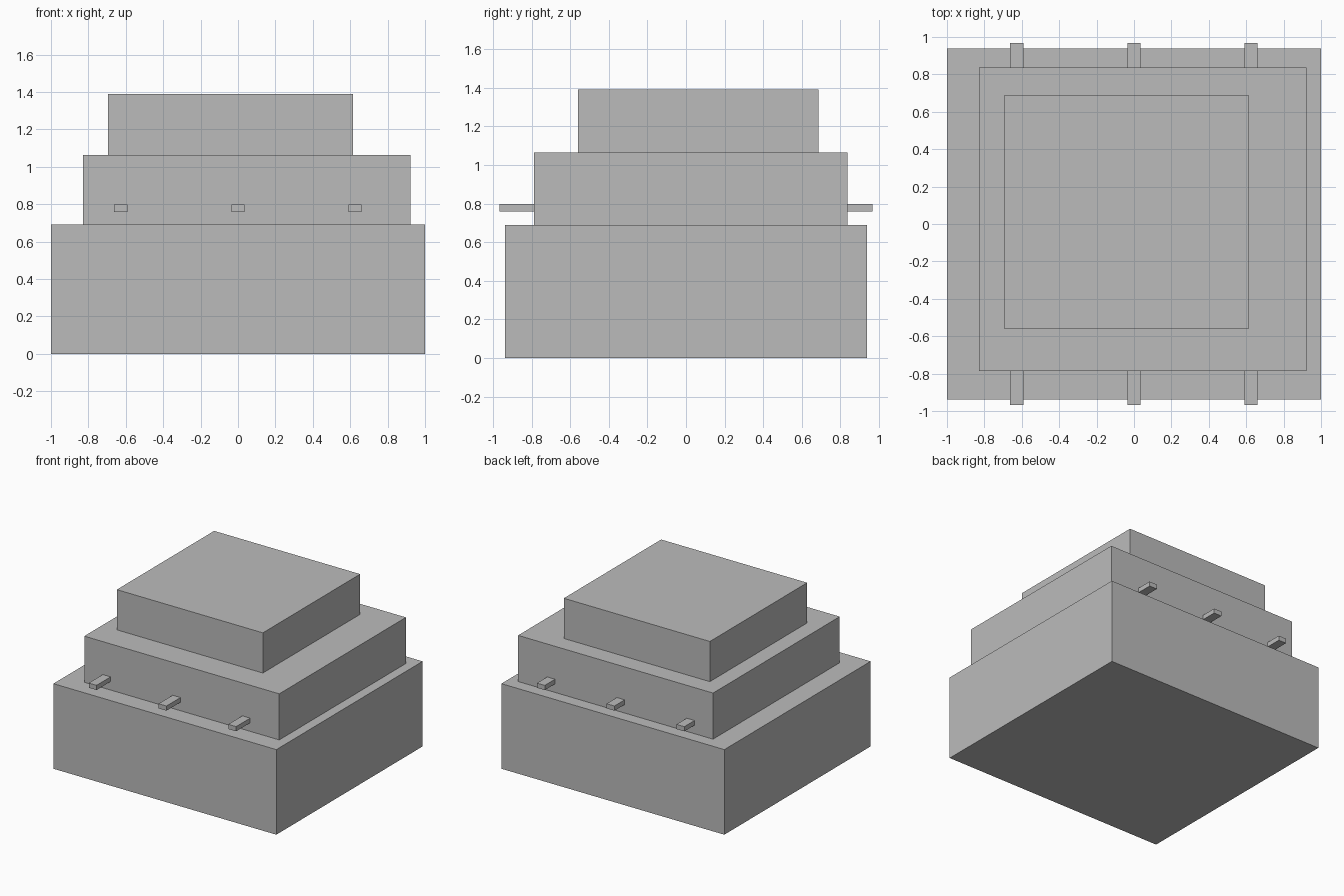
import bpy

# Remove the default cube only
cube = bpy.data.objects.get("Cube")
if cube:
    bpy.data.objects.remove(cube, do_unlink=True)

# Single stone colour
stone = bpy.data.materials.new("grey_stone")
stone.use_nodes = True
colour = (0.5, 0.5, 0.5, 1.0)
stone.diffuse_color = colour
stone.node_tree.nodes["Principled BSDF"].inputs["Base Color"].default_value = colour


def block(name, low, high):
    """Add a box spanning two opposite corners."""
    centre = [(a + b) / 2 for a, b in zip(low, high)]
    bpy.ops.mesh.primitive_cube_add(size=1, location=centre)
    obj = bpy.context.object
    obj.name = name
    obj.scale = [b - a for a, b in zip(low, high)]
    bpy.ops.object.transform_apply(location=False, rotation=False, scale=True)
    obj.data.materials.append(stone)
    return obj


# Three stacked tiers, the upper two slightly off centre
block("lower_tier", (-1, -0.937, 0), (1, 0.937, 0.69))
block("middle_tier", (-0.828, -0.787, 0.69), (0.921, 0.836, 1.064))
block("upper_tier", (-0.695, -0.56, 1.064), (0.615, 0.687, 1.39))

# Beams running through the middle tier, with ends sticking out front and back
for side, x in (("right", -0.627), ("centre", 0), ("left", 0.625)):
    block(f"{side}_beam", (x - 0.035, -0.967, 0.759), (x + 0.035, 0.967, 0.797))
